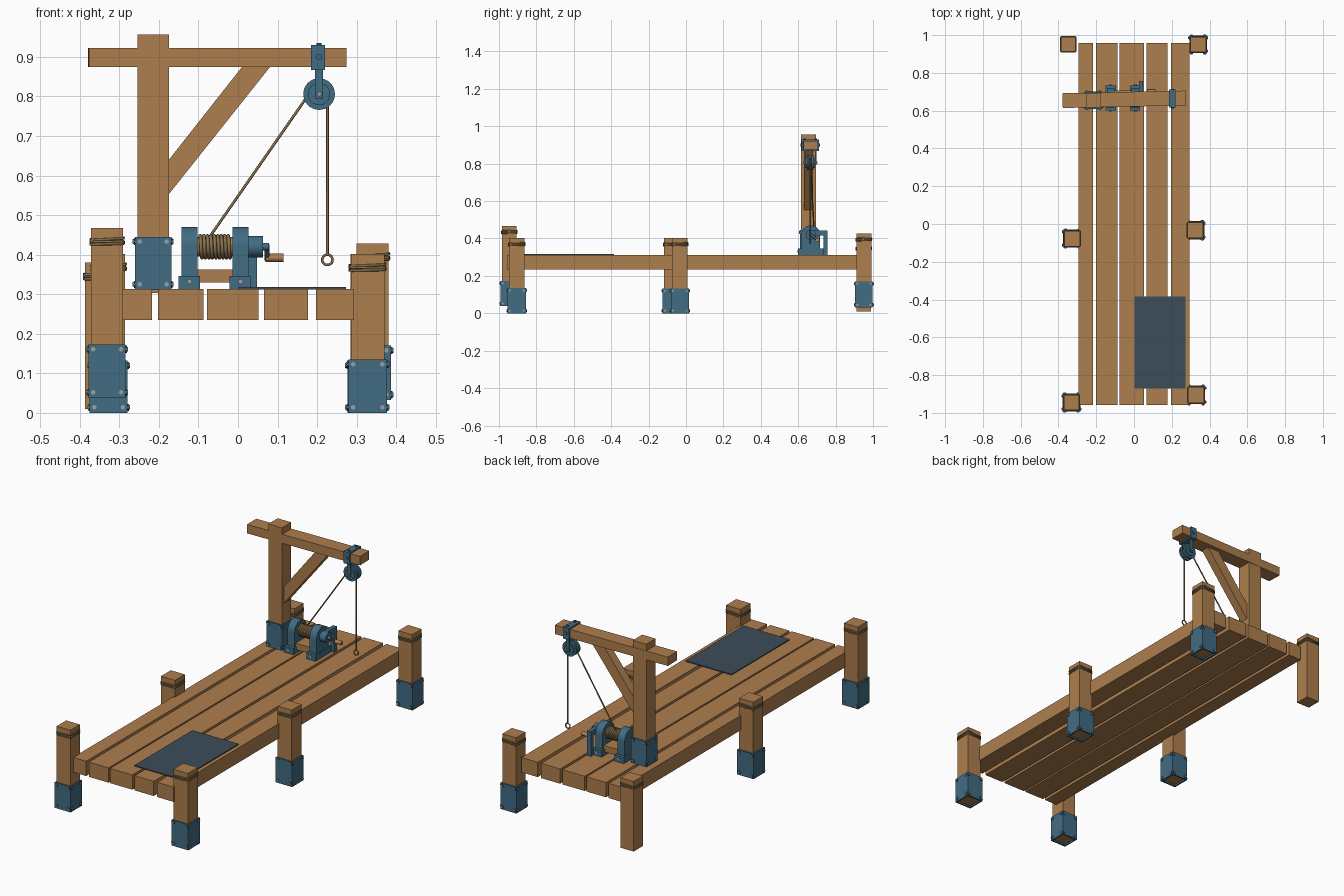
import bpy, bmesh, math
from mathutils import Vector, Matrix

if "Cube" in bpy.data.objects:
    bpy.data.objects.remove(bpy.data.objects["Cube"])


def material(name, rgb):
    m = bpy.data.materials.new(name)
    m.diffuse_color = (*rgb, 1)
    m.use_nodes = True
    m.node_tree.nodes["Principled BSDF"].inputs["Base Color"].default_value = m.diffuse_color
    return m


WOOD = material("warm wood", (0.42, 0.21, 0.075))
IRON = material("blue iron", (0.053, 0.15, 0.225))
ROPE = material("rope", (0.25, 0.17, 0.075))
SLATE = material("dark slate", (0.047, 0.075, 0.098))
STEEL = material("pale steel", (0.32, 0.35, 0.36))


def finish(bm, name, mat, smooth=False):
    bmesh.ops.recalc_face_normals(bm, faces=bm.faces)
    me = bpy.data.meshes.new(name)
    bm.to_mesh(me)
    bm.free()
    me.materials.append(mat)
    if smooth:
        me.shade_smooth()
        me.set_sharp_from_angle(angle=math.radians(35))
    ob = bpy.data.objects.new(name, me)
    bpy.context.collection.objects.link(ob)
    return ob


def add_box(bm, x, y, z):
    """Box from (min, max) pairs."""
    size = Vector([b - a for a, b in (x, y, z)])
    mid = Vector([(a + b) / 2 for a, b in (x, y, z)])
    bmesh.ops.create_cube(bm, size=1, matrix=Matrix.Translation(mid) @ Matrix.Diagonal((*size, 1)))


def box(name, mat, x, y, z):
    bm = bmesh.new()
    add_box(bm, x, y, z)
    return finish(bm, name, mat)


def add_rod(bm, a, b, r, sides=24):
    a, b = Vector(a), Vector(b)
    rot = (b - a).to_track_quat('Z', 'Y').to_matrix().to_4x4()
    bmesh.ops.create_cone(bm, cap_ends=True, segments=sides, radius1=r, radius2=r,
                          depth=(b - a).length, matrix=Matrix.Translation((a + b) / 2) @ rot)


def rod(name, mat, a, b, r, sides=24):
    bm = bmesh.new()
    add_rod(bm, a, b, r, sides)
    return finish(bm, name, mat, True)


def prism(name, mat, pts, axis, lo, hi):
    """Extrude a 2D outline along x (points are y,z) or y (points are x,z)."""
    bm = bmesh.new()
    put = (lambda p: (lo, *p)) if axis == 'x' else (lambda p: (p[0], lo, p[1]))
    f = bm.faces.new([bm.verts.new(put(p)) for p in pts])
    ext = bmesh.ops.extrude_face_region(bm, geom=[f])['geom']
    d = Vector((hi - lo, 0, 0) if axis == 'x' else (0, hi - lo, 0))
    bmesh.ops.translate(bm, verts=[v for v in ext if isinstance(v, bmesh.types.BMVert)], vec=d)
    return finish(bm, name, mat, True)


def cord(name, mat, pts, r, closed=False):
    cu = bpy.data.curves.new(name, 'CURVE')
    cu.dimensions = '3D'
    cu.bevel_depth, cu.bevel_resolution, cu.use_fill_caps = r, 2, True
    s = cu.splines.new('POLY')
    s.points.add(len(pts) - 1)
    for p, q in zip(s.points, pts):
        p.co = (*q, 1)
    s.use_cyclic_u = closed
    cu.materials.append(mat)
    ob = bpy.data.objects.new(name, cu)
    bpy.context.collection.objects.link(ob)


def sleeve(name, cx, cy, z0, z1, h=0.047):
    """Square iron sleeve of four plates with bolts in every corner."""
    bm, washers, heads = bmesh.new(), bmesh.new(), bmesh.new()
    for k in range(4):
        rot = Matrix.Translation((cx, cy, 0)) @ Matrix.Rotation(k * math.pi / 2, 4, 'Z')
        plate = bmesh.new()
        add_box(plate, (-h, h - 0.008), (-h, -h + 0.008), (z0, z1))
        plate.transform(rot)
        tmp = bpy.data.meshes.new("tmp")
        plate.to_mesh(tmp)
        plate.free()
        bm.from_mesh(tmp)
        bpy.data.meshes.remove(tmp)
        for sx in (-1, 1):
            for z in (z0 + 0.014, z1 - 0.012):
                x = sx * (h - 0.012)
                add_rod(washers, rot @ Vector((x, -h + 0.001, z)), rot @ Vector((x, -h - 0.003, z)), 0.009, 10)
                add_rod(heads, rot @ Vector((x, -h, z)), rot @ Vector((x, -h - 0.006, z)), 0.006, 8)
    finish(bm, name + "_sleeve", IRON)
    finish(washers, name + "_washers", IRON)
    finish(heads, name + "_bolts", STEEL)


# deck planks and hatch plate
for i, x in enumerate([(-0.295, -0.218), (-0.202, -0.087), (-0.078, 0.052), (0.066, 0.177), (0.197, 0.293)]):
    box(f"deck_plank_{i + 1}", WOOD, x, (-0.957, 0.957), (0.235, 0.313))
box("hatch_plate", SLATE, (0.003, 0.273), (-0.87, -0.385), (0.312, 0.318))

# mooring posts: name, x, y, half width, bottom, top, sleeve top
posts = [("front_left_post", -0.331, -0.945, 0.04, 0.038, 0.468, 0.173),
         ("front_right_post", 0.328, -0.905, 0.042, 0.0, 0.402, 0.135),
         ("middle_left_post", -0.327, -0.077, 0.041, 0.0, 0.402, 0.132),
         ("middle_right_post", 0.325, -0.033, 0.041, 0.0, 0.402, 0.132),
         ("back_left_post", -0.348, 0.951, 0.039, 0.01, 0.38, None),
         ("back_right_post", 0.34, 0.951, 0.04, 0.032, 0.428, 0.17)]
for name, x, y, h, z0, z1, zs in posts:
    lift = 0.008 if zs else 0
    box(name, WOOD, (x - h, x + h), (y - h, y + h), (z0 + lift, z1))
    if zs:
        sleeve(name, x, y, z0, zs, h + 0.007)
    # two slanted rope wraps
    for k, tilt in enumerate((0.05, -0.03, 0.02)):
        r, c = h + 0.002, 0.006
        ring = [(r, -r + c), (r, r - c), (r - c, r), (-r + c, r), (-r, r - c), (-r, -r + c), (-r + c, -r), (r - c, -r)]
        cord(f"{name}_rope_{k + 1}", ROPE, [(x + a, y + b, z1 - 0.028 - 0.006 * k + tilt * a + 0.03 * b)
                                            for a, b in ring], 0.0032, True)

# crane column, beam and brace
YC = 0.655
box("crane_column", WOOD, (-0.254, -0.175), (YC - 0.039, YC + 0.039), (0.303, 0.957))
sleeve("crane_column", -0.2145, YC, 0.311, 0.445, 0.046)
beam = box("crane_beam", WOOD, (-0.326, 0.326), (-0.039, 0.039), (0.875, 0.922))
beam.location = (-0.052, 0.66, 0)
beam.rotation_euler.z = 0.021
prism("crane_brace", WOOD, [(-0.177, 0.55), (-0.177, 0.637), (0.012, 0.877), (0.083, 0.877)], 'y', 0.632, 0.678)

# pulley block hanging from the beam
PX, PY, PZ = 0.205, 0.664, 0.806
bm = bmesh.new()
add_box(bm, (0.185, 0.22), (PY - 0.047, PY + 0.047), (0.867, 0.93))
for s in (-1, 1):
    a, b = sorted((PY + s * 0.026, PY + s * 0.033))
    add_box(bm, (PX - 0.01, PX + 0.01), (a, b), (0.794, 0.87))
    add_rod(bm, (PX, PY, 0.9), (PX, PY + s * 0.052, 0.9), 0.008, 10)
    add_rod(bm, (PX, PY + s * 0.03, 0.928), (PX, PY + s * 0.03, 0.935), 0.007, 10)
finish(bm, "pulley_hanger", IRON)
bm = bmesh.new()
for s in (-1, 1):
    add_rod(bm, (PX, PY + s * 0.007, PZ), (PX, PY + s * 0.018, PZ), 0.04, 32)
    add_rod(bm, (PX, PY + s * 0.017, PZ), (PX, PY + s * 0.024, PZ), 0.028, 32)
add_rod(bm, (PX, PY - 0.01, PZ), (PX, PY + 0.01, PZ), 0.018)
finish(bm, "pulley_wheel", IRON, True)
rod("pulley_pin", STEEL, (PX, PY - 0.039, PZ), (PX, PY + 0.039, PZ), 0.006, 10)

# hoisting rope and its end ring
path = [(-0.073, 0.685, 0.443)]
path += [(PX + 0.021 * math.cos(math.radians(t)), PY, PZ + 0.021 * math.sin(math.radians(t)))
         for t in range(145, -1, -29)]
cord("hoist_rope", ROPE, path + [(0.226, PY, 0.402)], 0.0035)
ring = [(0.226 + 0.013 * math.cos(t * math.pi / 12), PY, 0.387 + 0.013 * math.sin(t * math.pi / 12)) for t in range(24)]
cord("rope_end_ring", ROPE, ring, 0.0032, True)

# winch cheeks with feet
WY, WZ = 0.667, 0.42
for side, xa, xb in (("left", -0.143, -0.102), ("right", -0.014, 0.027)):
    arch = [(WY + 0.05 * math.cos(math.pi * t / 16), WZ + 0.05 * math.sin(math.pi * t / 16)) for t in range(17)]
    prism(f"winch_{side}_cheek", IRON, [(WY + 0.05, 0.314)] + arch + [(WY - 0.05, 0.314)], 'x', xa, xb)
    box(f"winch_{side}_foot", IRON, (xa - 0.007, xb + 0.006), (WY - 0.067, WY + 0.067), (0.313, 0.346))
    xm = (xa + xb) / 2
    bm = bmesh.new()
    for s in (-1, 1):
        add_rod(bm, (xm, WY + s * 0.065, 0.332), (xm, WY + s * 0.072, 0.332), 0.007, 8)
    finish(bm, f"winch_{side}_foot_bolts", STEEL)

# winch drum, rope coil, spacer block
rod("winch_drum", WOOD, (-0.11, WY, WZ), (0, WY, WZ), 0.025)
coil = []
for i in range(9 * 16 + 1):
    t = i / 16
    coil.append((-0.098 + 0.08 * t / 9, WY + 0.028 * math.cos(2 * math.pi * t), WZ + 0.028 * math.sin(2 * math.pi * t)))
cord("winch_rope_coil", ROPE, coil, 0.0045)
box("winch_spacer", WOOD, (-0.105, -0.012), (WY - 0.04, WY + 0.04), (0.33, 0.363))

# hub, crank and brake lever
rod("winch_hub", IRON, (0.02, WY, WZ), (0.063, WY, WZ), 0.027)
rod("crank_axle", IRON, (0.06, WY, WZ), (0.078, WY, WZ), 0.01, 16)
rod("crank_arm", IRON, (0.073, WY - 0.004, WZ + 0.004), (0.073, 0.708, 0.388), 0.0065, 12)
rod("crank_handle", WOOD, (0.07, 0.703, 0.392), (0.115, 0.703, 0.392), 0.0105, 16)
prism("brake_lever", IRON, [(0.68, 0.415), (0.735, 0.415), (0.735, 0.313), (0.757, 0.313),
                            (0.757, 0.443), (0.68, 0.443)], 'x', 0.026, 0.048)
